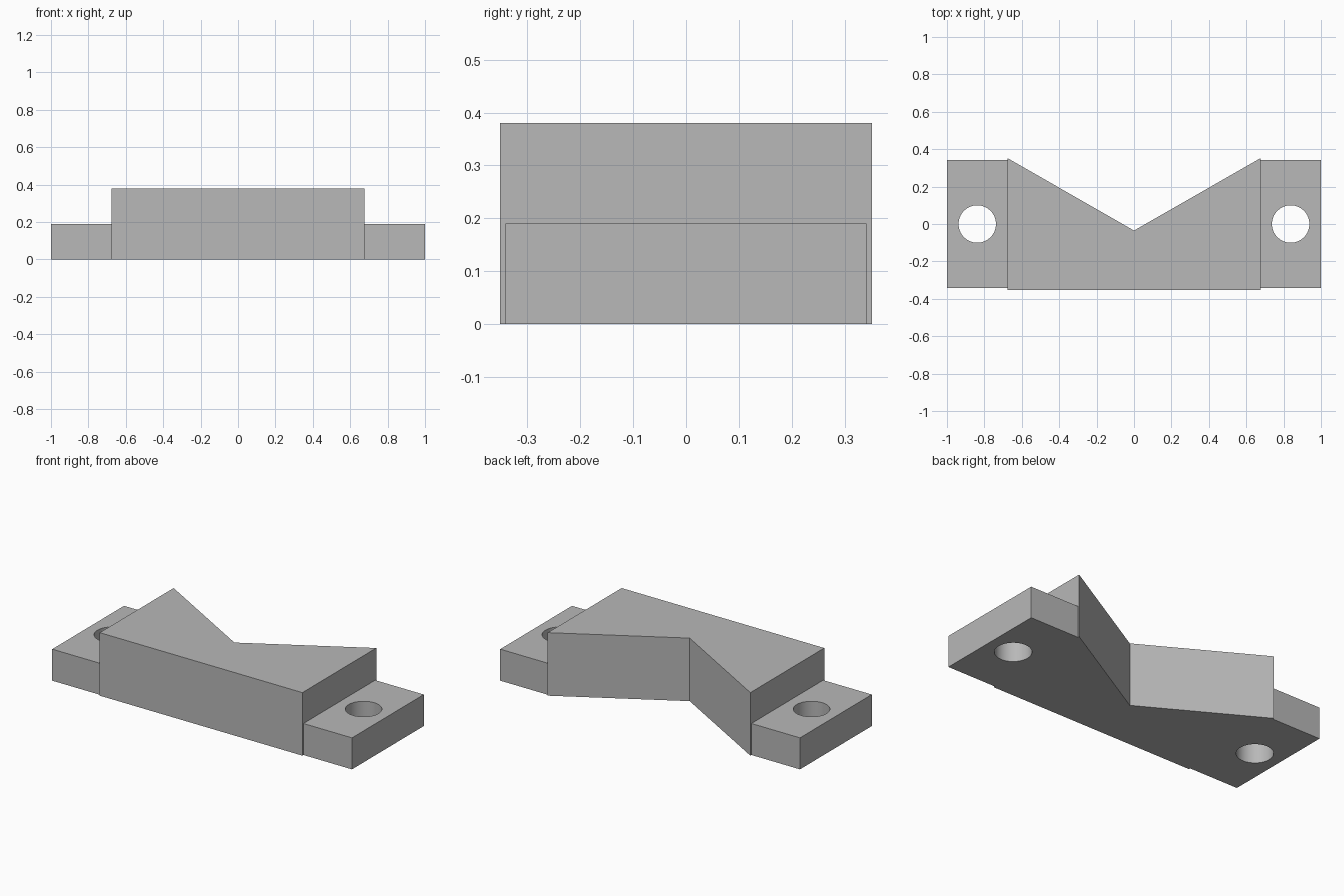
import bpy
import bmesh

cube = bpy.data.objects.get("Cube")
if cube:
    bpy.data.objects.remove(cube, do_unlink=True)

grey = bpy.data.materials.new("plain grey")
grey.use_nodes = True
grey.diffuse_color = (0.48, 0.48, 0.48, 1)
grey.node_tree.nodes["Principled BSDF"].inputs["Base Color"].default_value = grey.diffuse_color

BLOCK_X, BLOCK_Y, BLOCK_H = 0.676, 0.352, 0.38
TAB_Y, TAB_H = 0.342, 0.19
NOTCH_Y = -0.035
HOLE_X, HOLE_R = 0.838, 0.1


def prism(name, outline, height):
    """Extrude a flat outline upward from the ground."""
    bm = bmesh.new()
    base = bm.faces.new([bm.verts.new((x, y, 0)) for x, y in outline])
    top = bmesh.ops.extrude_face_region(bm, geom=[base], use_keep_orig=True)["geom"]
    moved = [v for v in top if isinstance(v, bmesh.types.BMVert)]
    bmesh.ops.translate(bm, verts=moved, vec=(0, 0, height))
    bmesh.ops.recalc_face_normals(bm, faces=bm.faces)
    mesh = bpy.data.meshes.new(name)
    bm.to_mesh(mesh)
    bm.free()
    mesh.materials.append(grey)
    obj = bpy.data.objects.new(name, mesh)
    bpy.context.collection.objects.link(obj)
    return obj


def select_only(obj):
    bpy.ops.object.select_all(action="DESELECT")
    obj.select_set(True)
    bpy.context.view_layer.objects.active = obj


# Central block with a V notch in its back
prism("notched_block", [(-BLOCK_X, -BLOCK_Y), (BLOCK_X, -BLOCK_Y), (BLOCK_X, BLOCK_Y),
                        (0, NOTCH_Y), (-BLOCK_X, BLOCK_Y)], BLOCK_H)

# Mounting tabs, each drilled through
for side, sign in (("left", 1), ("right", -1)):
    inner, outer = sorted((sign * BLOCK_X, sign))
    tab = prism(side + "_mounting_tab", [(inner, -TAB_Y), (outer, -TAB_Y),
                                         (outer, TAB_Y), (inner, TAB_Y)], TAB_H)
    bpy.ops.mesh.primitive_cylinder_add(vertices=64, radius=HOLE_R, depth=1,
                                        location=(sign * HOLE_X, 0, 0))
    drill = bpy.context.object
    drill.name = side + "_drill"
    drill.hide_render = True
    drill.data.materials.append(grey)
    cut = tab.modifiers.new("bolt_hole", "BOOLEAN")
    cut.operation = "DIFFERENCE"
    cut.solver = "EXACT"
    cut.object = drill
    select_only(tab)
    bpy.ops.object.modifier_apply(modifier=cut.name)
    bpy.data.objects.remove(drill, do_unlink=True)
    bpy.ops.object.shade_smooth_by_angle()
